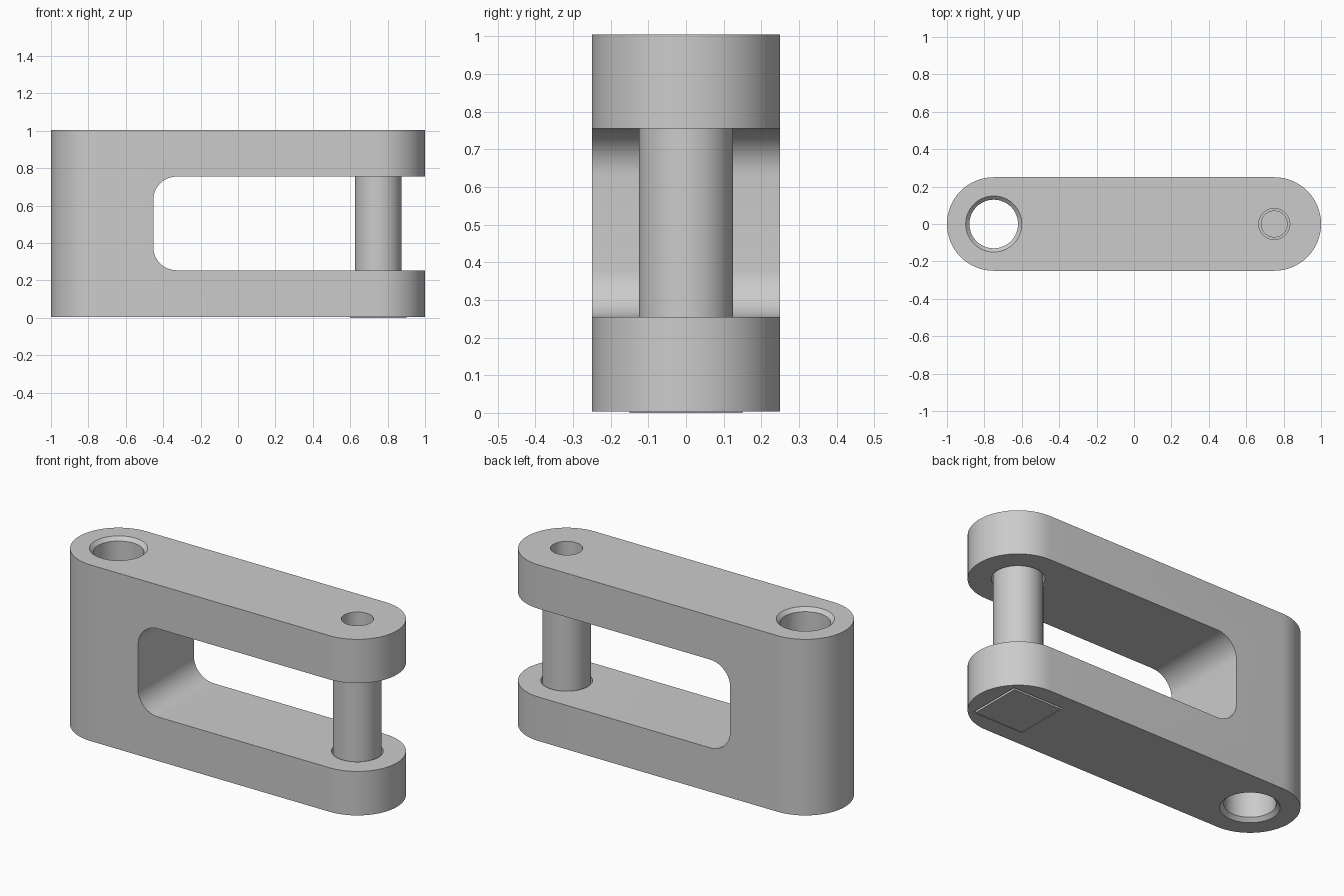
import bpy, bmesh
from math import pi, cos, sin, radians
from mathutils import Vector

cube = bpy.data.objects.get("Cube")
if cube:
    bpy.data.objects.remove(cube, do_unlink=True)

SEG = 64
BASE, TOP = 0.004, 1.004
HOLE_X, PIN_X = -0.75, 0.75
SLOT_LOW, SLOT_HIGH = 0.254, 0.755

grey = bpy.data.materials.new("steel grey")
grey.use_nodes = True
colour = (0.6, 0.6, 0.6, 1)
grey.diffuse_color = colour
grey.node_tree.nodes["Principled BSDF"].inputs["Base Color"].default_value = colour


def finish(bm, name):
    bmesh.ops.recalc_face_normals(bm, faces=bm.faces)
    mesh = bpy.data.meshes.new(name)
    bm.to_mesh(mesh)
    bm.free()
    mesh.materials.append(grey)
    obj = bpy.data.objects.new(name, mesh)
    bpy.context.collection.objects.link(obj)
    return obj


def arc(cx, cy, r, start, end, steps):
    angles = [radians(start + (end - start) * i / steps) for i in range(steps + 1)]
    return [(cx + r * cos(a), cy + r * sin(a)) for a in angles]


def prism(name, points, offset):
    """Extrude a closed outline of 3D points along an offset."""
    bm = bmesh.new()
    face = bm.faces.new([bm.verts.new(p) for p in points])
    result = bmesh.ops.extrude_face_region(bm, geom=[face], use_keep_orig=True)
    moved = [v for v in result["geom"] if isinstance(v, bmesh.types.BMVert)]
    bmesh.ops.translate(bm, verts=moved, vec=Vector(offset))
    return finish(bm, name)


def lathe(name, x, profile):
    """Solid of revolution about a vertical axis; profile is (radius, z)."""
    bm = bmesh.new()
    rings = [[bm.verts.new((x + r * cos(2 * pi * i / SEG), r * sin(2 * pi * i / SEG), z))
              for i in range(SEG)] for r, z in profile]
    for low, high in zip(rings, rings[1:]):
        for i in range(SEG):
            j = (i + 1) % SEG
            bm.faces.new((low[i], low[j], high[j], high[i]))
    bm.faces.new(rings[0])
    bm.faces.new(rings[-1])
    return finish(bm, name)


def block(name, x, size, low, high):
    h = size / 2
    corners = [(x + sx * h, sy * h, low) for sx, sy in ((-1, -1), (1, -1), (1, 1), (-1, 1))]
    return prism(name, corners, (0, 0, high - low))


def combine(obj, other, operation):
    mod = obj.modifiers.new(operation, "BOOLEAN")
    mod.operation, mod.object, mod.solver = operation, other, "EXACT"
    bpy.context.view_layer.objects.active = obj
    bpy.ops.object.modifier_apply(modifier=mod.name)
    bpy.data.objects.remove(other, do_unlink=True)


# Fork body: round-ended bar
outline = arc(PIN_X, 0, 0.25, -90, 90, SEG // 2) + arc(HOLE_X, 0, 0.25, 90, 270, SEG // 2)
body = prism("fork_body", [(x, y, BASE) for x, y in outline], (0, 0, TOP - BASE))

# Slot between the arms, rounded at its closed end
R, END = 0.125, -0.453
slot = [(1.2, SLOT_LOW), (1.2, SLOT_HIGH)]
slot += arc(END + R, SLOT_HIGH - R, R, 90, 180, 12)
slot += arc(END + R, SLOT_LOW + R, R, 180, 270, 12)
combine(body, prism("slot_cutter", [(x, -0.5, z) for x, z in slot], (0, 1, 0)), "DIFFERENCE")

# Through hole with chamfered rims
combine(body, lathe("hole_cutter", HOLE_X, [
    (0.17, BASE - 0.02), (0.13, BASE + 0.02), (0.13, TOP - 0.02), (0.17, TOP + 0.02)]), "DIFFERENCE")

# Stepped bore for the pin, and the square pocket for its head
combine(body, lathe("bore_cutter", PIN_X, [
    (0.133, 0.05), (0.133, 0.86), (0.083, 0.86), (0.083, TOP + 0.1)]), "DIFFERENCE")
combine(body, block("pocket_cutter", PIN_X, 0.316, -0.1, 0.1), "DIFFERENCE")

# Pin: square head, shank and thin tip
pin = lathe("pin", PIN_X, [(0.125, 0.05), (0.125, 0.85), (0.072, 0.85), (0.072, 0.9)])
combine(pin, block("pin_head", PIN_X, 0.3, 0, 0.095), "UNION")

for obj in (body, pin):
    bpy.ops.object.select_all(action="DESELECT")
    obj.select_set(True)
    bpy.context.view_layer.objects.active = obj
    bpy.ops.object.shade_smooth_by_angle(angle=radians(30))
